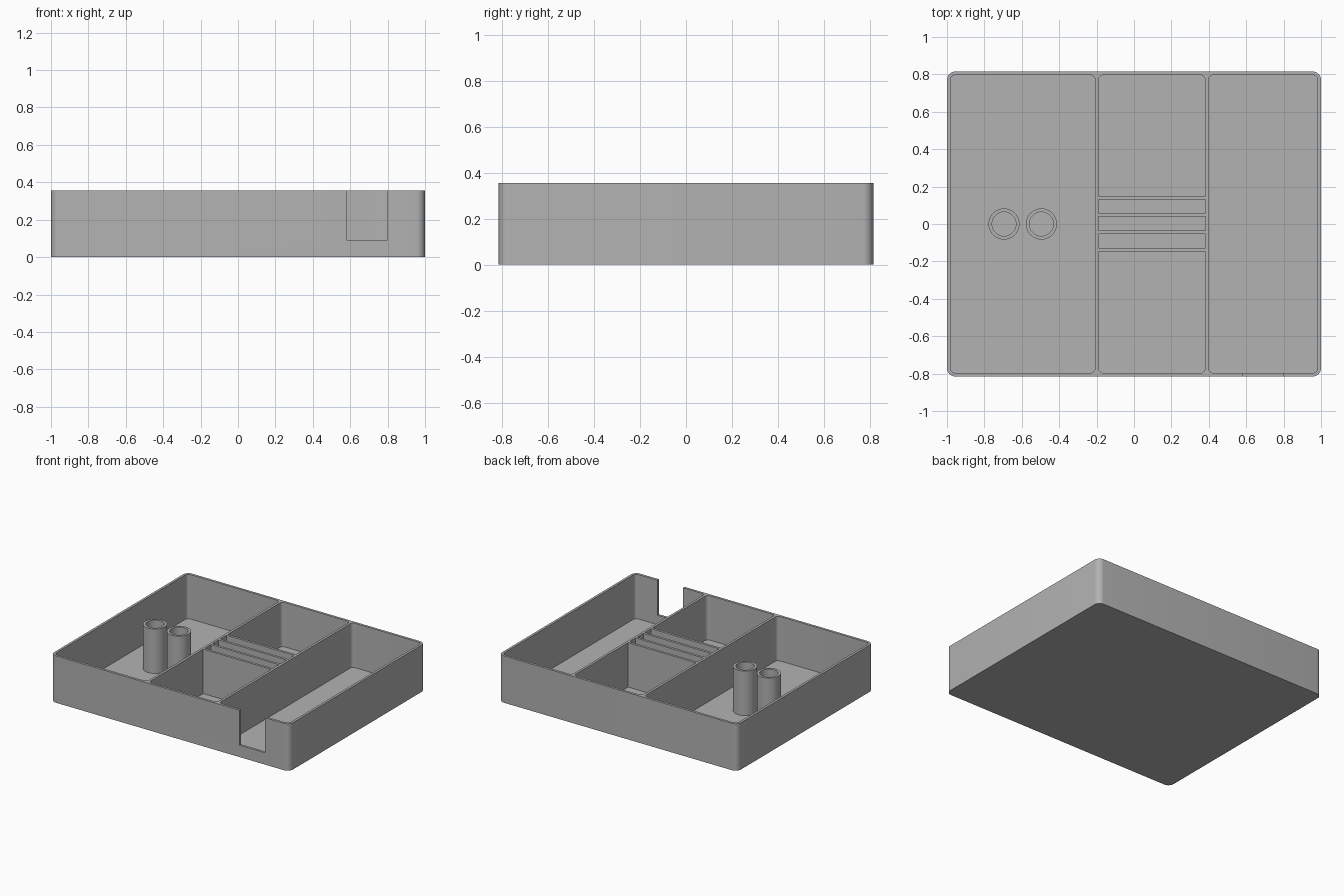
import bpy
import bmesh
from math import cos, sin, pi, radians

cube = bpy.data.objects.get("Cube")
if cube:
    bpy.data.objects.remove(cube, do_unlink=True)

HX, HY, HEIGHT = 1.0, 0.815, 0.355
WALL = 0.0185
SLOT = 0.074
FLOOR = WALL

grey = bpy.data.materials.new("plain grey")
grey.use_nodes = True
colour = (0.45, 0.45, 0.45, 1)
grey.diffuse_color = colour
grey.node_tree.nodes["Principled BSDF"].inputs["Base Color"].default_value = colour


def finish(name, bm):
    bmesh.ops.recalc_face_normals(bm, faces=bm.faces)
    mesh = bpy.data.meshes.new(name)
    bm.to_mesh(mesh)
    bm.free()
    mesh.materials.append(grey)
    obj = bpy.data.objects.new(name, mesh)
    bpy.context.collection.objects.link(obj)
    return obj


def block(name, x0, x1, y0, y1, z0, z1, front_r=0, back_r=0):
    """Upright block whose front and back corner pairs may be rounded."""
    corners = [(x1, y1, -1, -1, back_r), (x0, y1, 1, -1, back_r),
               (x0, y0, 1, 1, front_r), (x1, y0, -1, 1, front_r)]
    bm = bmesh.new()
    ring = []
    for i, (x, y, sx, sy, r) in enumerate(corners):
        steps = 8 if r else 0
        for k in range(steps + 1):
            a = i * pi / 2 + (k / steps * pi / 2 if steps else 0)
            ring.append(bm.verts.new((x + sx * r + r * cos(a),
                                      y + sy * r + r * sin(a), z0)))
    face = bm.faces.new(ring)
    top = bmesh.ops.extrude_face_region(bm, geom=[face])["geom"]
    bmesh.ops.translate(bm, vec=(0, 0, z1 - z0),
                        verts=[v for v in top if isinstance(v, bmesh.types.BMVert)])
    return finish(name, bm)


def smooth(obj):
    bpy.ops.object.select_all(action="DESELECT")
    obj.select_set(True)
    bpy.context.view_layer.objects.active = obj
    bpy.ops.object.shade_smooth_by_angle(angle=radians(30))


def cut(obj, cutter):
    cutter.hide_render = True
    mod = obj.modifiers.new("cut", "BOOLEAN")
    mod.operation = "DIFFERENCE"
    mod.solver = "EXACT"
    mod.object = cutter
    bpy.ops.object.select_all(action="DESELECT")
    bpy.context.view_layer.objects.active = obj
    obj.select_set(True)
    bpy.ops.object.modifier_apply(modifier=mod.name)
    bpy.data.objects.remove(cutter, do_unlink=True)


# Tray body with rounded upright corners
tray = block("tray", -HX, HX, -HY, HY, 0, HEIGHT, 0.045, 0.045)
TOP = HEIGHT + 0.1
ix, iy = HX - WALL, HY - WALL
mid0, mid1 = -0.189, 0.381
r = 0.026

# Long side compartments
cut(tray, block("left_pocket", -ix, mid0 - WALL, -iy, iy, FLOOR, TOP, r, r))
cut(tray, block("right_pocket", mid1 + WALL, ix, -iy, iy, FLOOR, TOP, r, r))

# Middle compartments, separated by a rack of three narrow slots
centre = 0.002
rack = 1.5 * SLOT + 2 * WALL
cut(tray, block("front_pocket", mid0, mid1, -iy, centre - rack, FLOOR, TOP, r, 0))
cut(tray, block("back_pocket", mid0, mid1, centre + rack, iy, FLOOR, TOP, 0, r))
for i in (-1, 0, 1):
    y = centre + i * (SLOT + WALL)
    cut(tray, block("slot", mid0, mid1, y - SLOT / 2, y + SLOT / 2, FLOOR, TOP))

# Opening in the front wall
cut(tray, block("notch", 0.583, 0.797, -HY - 0.1, -iy + 0.005, 0.09, TOP))
smooth(tray)

# Pair of hollow posts standing in the wide compartment
for name, x in (("outer_post", -0.695), ("inner_post", -0.495)):
    bm = bmesh.new()
    n = 64
    profile = [(0.083, FLOOR), (0.083, HEIGHT), (0.064, HEIGHT), (0.064, FLOOR)]
    rings = [[bm.verts.new((x + rad * cos(2 * pi * k / n), rad * sin(2 * pi * k / n), z))
              for k in range(n)] for rad, z in profile]
    for a, b in zip(rings, rings[1:] + rings[:1]):
        for k in range(n):
            j = (k + 1) % n
            bm.faces.new((a[k], a[j], b[j], b[k]))
    smooth(finish(name, bm))
